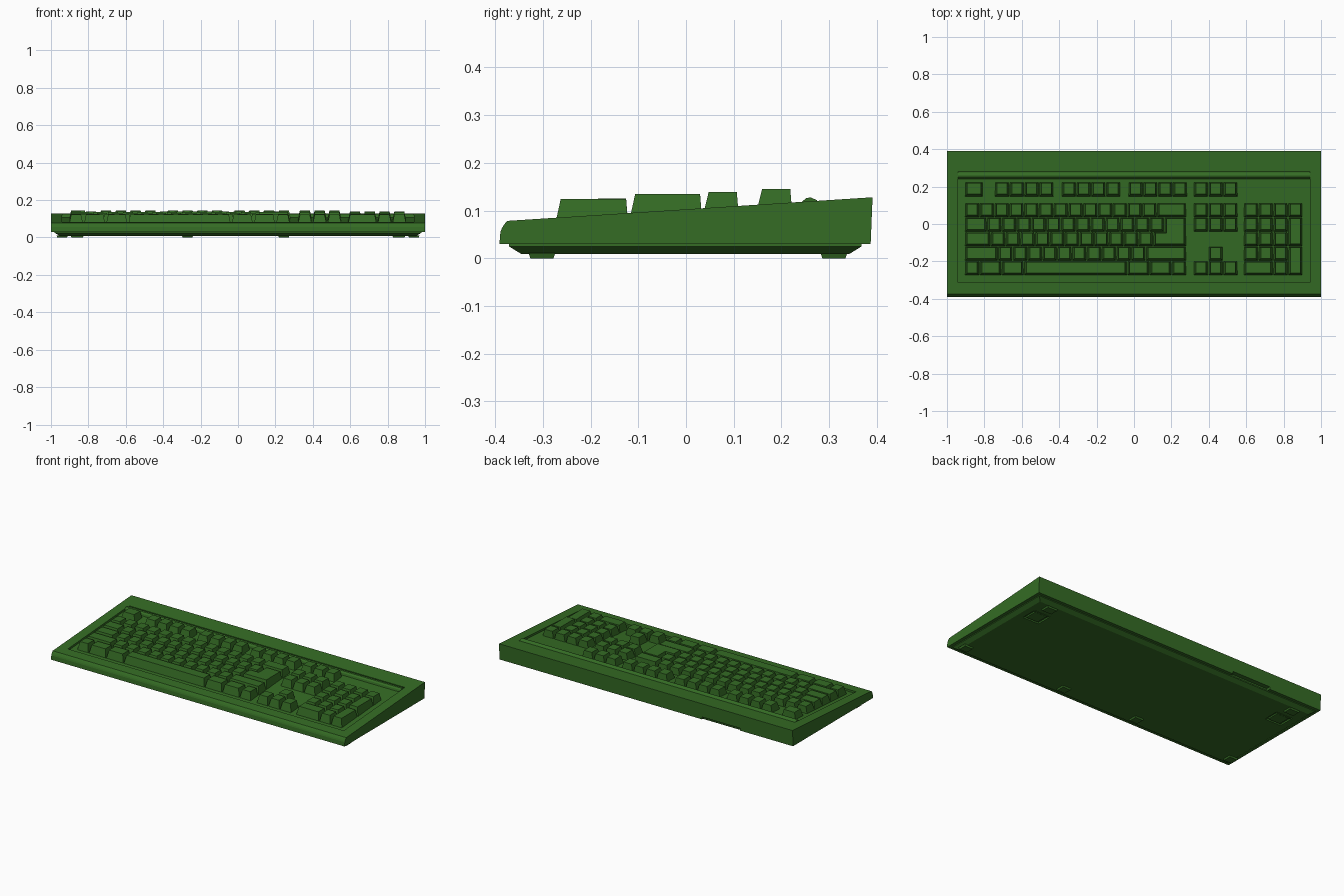
import bpy, bmesh

if "Cube" in bpy.data.objects:
    bpy.data.objects.remove(bpy.data.objects["Cube"])

green = bpy.data.materials.new("green_plastic")
green.diffuse_color = (0.035, 0.15, 0.018, 1)
green.use_nodes = True
green.node_tree.nodes["Principled BSDF"].inputs["Base Color"].default_value = green.diffuse_color
U = 0.079                                   # key pitch


def deck(y):
    return 0.0785 + (y + 0.375) * 0.0645    # sloped upper surface


def finish(bm, name):
    bmesh.ops.recalc_face_normals(bm, faces=bm.faces)
    mesh = bpy.data.meshes.new(name)
    bm.to_mesh(mesh)
    bm.free()
    mesh.materials.append(green)
    ob = bpy.data.objects.new(name, mesh)
    bpy.context.collection.objects.link(ob)
    return ob


def loft(bm, low, high):
    """Closed solid between two matching loops of points."""
    a = [bm.verts.new(p) for p in low]
    b = [bm.verts.new(p) for p in high]
    n = len(a)
    bm.faces.new(a)
    bm.faces.new(b)
    for i in range(n):
        bm.faces.new((a[i], a[(i + 1) % n], b[(i + 1) % n], b[i]))


def prism(name, profile, x0, x1):
    bm = bmesh.new()
    loft(bm, [(x0, y, z) for y, z in profile], [(x1, y, z) for y, z in profile])
    return finish(bm, name)


def rect(x0, x1, y0, y1, z):
    return [(x0, y0, z), (x1, y0, z), (x1, y1, z), (x0, y1, z)]


def box(name, x0, x1, y0, y1, z0, z1, taper=0.0):
    """Box whose lower face is pulled in by taper."""
    bm = bmesh.new()
    loft(bm, rect(x0 + taper, x1 - taper, y0 + taper, y1 - taper, z0), rect(x0, x1, y0, y1, z1))
    return finish(bm, name)


def cut(ob, cutter):
    m = ob.modifiers.new("cut", 'BOOLEAN')
    m.operation, m.solver, m.object = 'DIFFERENCE', 'EXACT', cutter
    bpy.context.view_layer.objects.active = ob
    bpy.ops.object.modifier_apply(modifier=m.name)
    bpy.data.objects.remove(cutter)


# Case with sloped top, key well and cable notch
case = prism("case", [(-0.391, 0.03), (-0.389, 0.055), (-0.386, 0.063), (-0.381, 0.071),
                      (-0.375, 0.0785), (0.391, 0.128), (0.387, 0.03)], -1, 1)
F, B = -0.313, 0.282
cut(case, prism("well_cutter", [(F, deck(F) - 0.012), (B, deck(B) - 0.012), (B, 0.2), (F, 0.2)], -0.94, 0.94))
cut(case, box("notch_cutter", -0.64, -0.38, 0.36, 0.45, 0.0, 0.045))

# Raised bar along the back of the key well
prism("back_ridge", [(0.24, deck(0.24) - 0.012), (0.243, deck(0.243)), (0.252, 0.1265), (0.262, 0.1275),
                     (0.274, 0.122), (0.282, deck(0.282) - 0.012)], -0.94, 0.94)

# Tapered base plate with a pocket for each folding leg
bm = bmesh.new()
loft(bm, rect(-0.955, 0.955, -0.345, 0.342, 0.009), rect(-0.98, 0.98, -0.371, 0.368, 0.025))
base = finish(bm, "base_plate")
box("base_seam", -0.98, 0.98, -0.371, 0.368, 0.0245, 0.032)
for s in (-1, 1):
    cx = s * 0.86
    cut(base, box("pocket_cutter", cx - 0.055, cx + 0.055, 0.15, 0.25, 0.0, 0.018))
    box("folding_leg", cx - 0.04, cx + 0.04, 0.16, 0.235, 0.010, 0.022)
    box("leg_hinge", cx - 0.05, cx + 0.05, 0.236, 0.246, 0.010, 0.022)
    box("rear_foot", cx - 0.035, cx + 0.035, 0.282, 0.338, 0.0, 0.011, 0.004)
for x in (-0.94, -0.27, 0.245, 0.94):
    box("front_foot", x - 0.03, x + 0.03, -0.33, -0.274, 0.0, 0.011, 0.004)

# Keys: row centres and top heights, function row first
ROW_Y = [0.185, 0.073, -0.004, -0.081, -0.159, -0.237]
ROW_Z = [0.145, 0.139, 0.135, 0.130, 0.1255, 0.122]
HALF = 0.0375


def key_shape(bm, pts, top):
    xr, yf = max(p[0] for p in pts), min(p[1] for p in pts)
    floor = deck(yf) - 0.015
    high = [(x + (-0.011 if x == xr else 0.011), y + (0.012 if y == yf else -0.004), top) for x, y in pts]
    loft(bm, [(x, y, floor) for x, y in pts], high)


def key(bm, x, w, row, last=None, top=None):
    """Key of w units starting at x, spanning row..last."""
    last = row if last is None else last
    y0, y1 = ROW_Y[last] - HALF, ROW_Y[row] + HALF
    x0, x1 = x + 0.002, x + w * U - 0.002
    key_shape(bm, [(x0, y0), (x1, y0), (x1, y1), (x0, y1)], top or ROW_Z[row])


def run(bm, x, row, widths):
    for w in widths:
        key(bm, x, w, row)
        x += w * U


# Function row
bm = bmesh.new()
run(bm, -0.905, 0, [1.25])
for x in (-0.745, -0.388, -0.031):
    run(bm, x, 0, [1] * 4)
run(bm, 0.318, 0, [1] * 3)
finish(bm, "function_keys")

# Main block with stepped enter key
bm = bmesh.new()
L = -0.905
run(bm, L, 1, [1] * 13 + [2])
run(bm, L, 2, [1.5] + [1] * 12)
run(bm, L, 3, [1.75] + [1] * 11)
run(bm, L, 4, [2.25] + [1] * 10 + [2.75])
run(bm, L, 5, [1, 1.5, 1.5, 7, 1.5, 1.5, 1])
xa, xm, xb = L + 12.75 * U + 0.002, L + 13.5 * U + 0.002, L + 15 * U - 0.002
ya, ym, yb = ROW_Y[3] - HALF, ROW_Y[3] + HALF, ROW_Y[2] + HALF
key_shape(bm, [(xa, ya), (xb, ya), (xb, yb), (xm, yb), (xm, ym), (xa, ym)], 0.135)
finish(bm, "main_keys")

# Navigation and arrow keys
bm = bmesh.new()
for row in (1, 2, 5):
    run(bm, 0.318, row, [1] * 3)
key(bm, 0.318 + U, 1, 4)
finish(bm, "navigation_keys")

# Number pad with two tall keys
bm = bmesh.new()
N = 0.586
run(bm, N, 1, [1] * 4)
for row in (2, 3, 4):
    run(bm, N, row, [1] * 3)
run(bm, N, 5, [2, 1])
key(bm, N + 3 * U, 1, 2, 3)
key(bm, N + 3 * U, 1, 4, 5, 0.1245)
finish(bm, "number_pad_keys")
